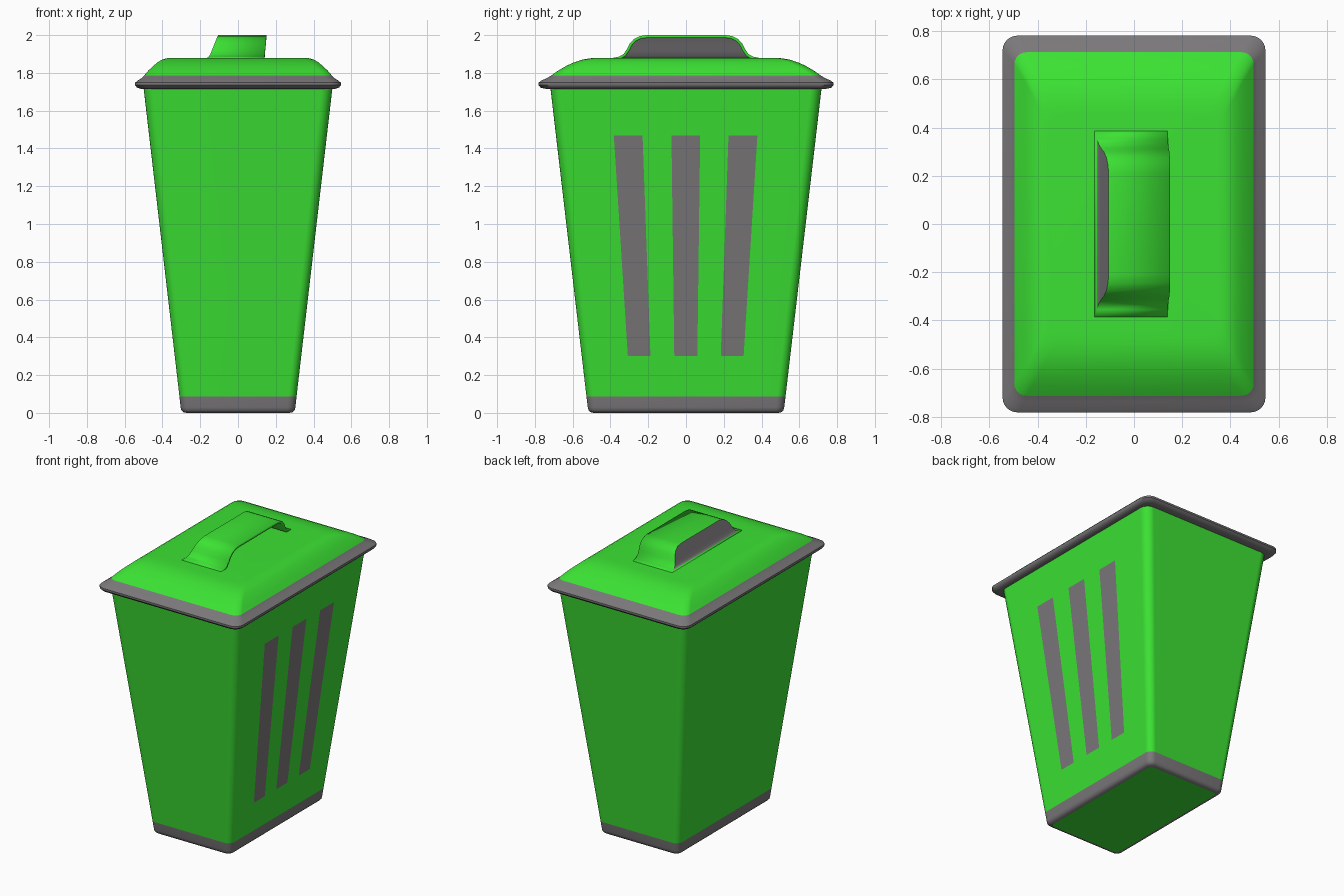
import bpy, bmesh
from math import sin, cos, pi

if "Cube" in bpy.data.objects:
    bpy.data.objects.remove(bpy.data.objects["Cube"])


def material(name, color):
    m = bpy.data.materials.new(name)
    m.diffuse_color = color
    m.use_nodes = True
    m.node_tree.nodes["Principled BSDF"].inputs["Base Color"].default_value = m.diffuse_color
    return m


GREEN = material("green plastic", (0.045, 0.76, 0.034, 1))
GREY = material("dark grey plastic", (0.197, 0.187, 0.195, 1))


def finish(name, bm, mats, angle=0.7):
    me = bpy.data.meshes.new(name)
    bm.to_mesh(me)
    bm.free()
    for m in mats:
        me.materials.append(m)
    ob = bpy.data.objects.new(name, me)
    bpy.context.collection.objects.link(ob)
    bpy.ops.object.select_all(action='DESELECT')
    ob.select_set(True)
    bpy.context.view_layer.objects.active = ob
    bpy.ops.object.shade_smooth_by_angle(angle=angle)
    return ob


def ring(bm, hx, hy, z, r, seg=6):
    """Rounded rectangle of vertices, counter-clockwise from above."""
    out = []
    for k, (sx, sy) in enumerate([(1, 1), (-1, 1), (-1, -1), (1, -1)]):
        for i in range(seg + 1):
            a = pi / 2 * (k + i / seg)
            out.append(bm.verts.new((sx * (hx - r) + r * cos(a),
                                     sy * (hy - r) + r * sin(a), z)))
    return out


def loft(name, rings, mat, bottom=False, top=False):
    bm = bmesh.new()
    rs = [ring(bm, *p) for p in rings]
    for a, b in zip(rs, rs[1:]):
        for i in range(len(a)):
            j = (i + 1) % len(a)
            bm.faces.new((a[i], a[j], b[j], b[i]))
    if bottom:
        bm.faces.new(rs[0][::-1])
    if top:
        bm.faces.new(rs[-1])
    return finish(name, bm, [mat])


# Bin: underside, grey foot band, tapered body
loft("underside", [(0.272, 0.488, 0.0, 0.03)], GREEN, bottom=True)
loft("foot_band", [(0.272, 0.488, 0.0, 0.03), (0.290, 0.506, 0.004, 0.035),
                   (0.300, 0.516, 0.014, 0.04), (0.304, 0.520, 0.03, 0.045),
                   (0.310, 0.527, 0.087, 0.045)], GREY)
body = loft("body", [(0.310, 0.527, 0.087, 0.045), (0.501, 0.719, 1.73, 0.06)], GREEN)
body.modifiers.new("even shading", 'WEIGHTED_NORMAL').keep_sharp = True

# Lid: rolled grey rim and domed green top
loft("lid_rim", [(0.48, 0.70, 1.716, 0.05), (0.515, 0.745, 1.716, 0.06),
                 (0.535, 0.77, 1.722, 0.06), (0.545, 0.781, 1.735, 0.062),
                 (0.545, 0.781, 1.748, 0.062), (0.53, 0.765, 1.760, 0.06),
                 (0.51, 0.737, 1.772, 0.055), (0.496, 0.712, 1.787, 0.05)], GREY)
loft("lid_top", [(0.496, 0.712, 1.787, 0.05), (0.475, 0.677, 1.812, 0.05),
                 (0.447, 0.632, 1.838, 0.05), (0.425, 0.59, 1.857, 0.05),
                 (0.40, 0.545, 1.871, 0.05), (0.375, 0.50, 1.878, 0.05),
                 (0.35, 0.46, 1.88, 0.05)], GREEN, top=True)

# Handle: hollow hood, open towards +x, with a grey back wall
half = [  # y, z, left x, right x
    (0.390, 1.879, -0.165, 0.138), (0.355, 1.886, -0.154, 0.140),
    (0.33, 1.900, -0.146, 0.142), (0.313, 1.925, -0.136, 0.144),
    (0.298, 1.955, -0.124, 0.147), (0.275, 1.980, -0.114, 0.149),
    (0.245, 1.995, -0.108, 0.150), (0.21, 2.000, -0.105, 0.150)]
path = [(-y, z, a, b) for y, z, a, b in half] + half[::-1]
bm = bmesh.new()
left = [bm.verts.new((a, y, z)) for y, z, a, b in path]
right = [bm.verts.new((b, y, z)) for y, z, a, b in path]
n = len(path)
for i in range(n - 1):
    bm.faces.new((left[i], right[i], right[i + 1], left[i + 1]))
for i in range(n // 2 - 1):
    f = bm.faces.new((left[i], left[i + 1], left[n - 2 - i], left[n - 1 - i]))
    f.material_index = 0 if i == 0 else 1
handle = finish("lid_handle", bm, [GREEN, GREY])
mod = handle.modifiers.new("shell", 'SOLIDIFY')
mod.thickness = 0.016
mod.offset = -1

# Three tapering stripes on the +x side
for i, (b0, b1, t0, t1) in enumerate([(-0.308, -0.188, -0.382, -0.230),
                                      (-0.062, 0.060, -0.077, 0.075),
                                      (0.184, 0.305, 0.225, 0.378)]):
    bm = bmesh.new()
    pts = [(b0, 0.30), (b1, 0.30), (t1, 1.468), (t0, 1.468)]
    bm.faces.new([bm.verts.new((0.3125 + (z - 0.087) * 0.191 / 1.643, y, z))
                  for y, z in pts])
    finish(f"side_stripe_{i + 1}", bm, [GREY])
